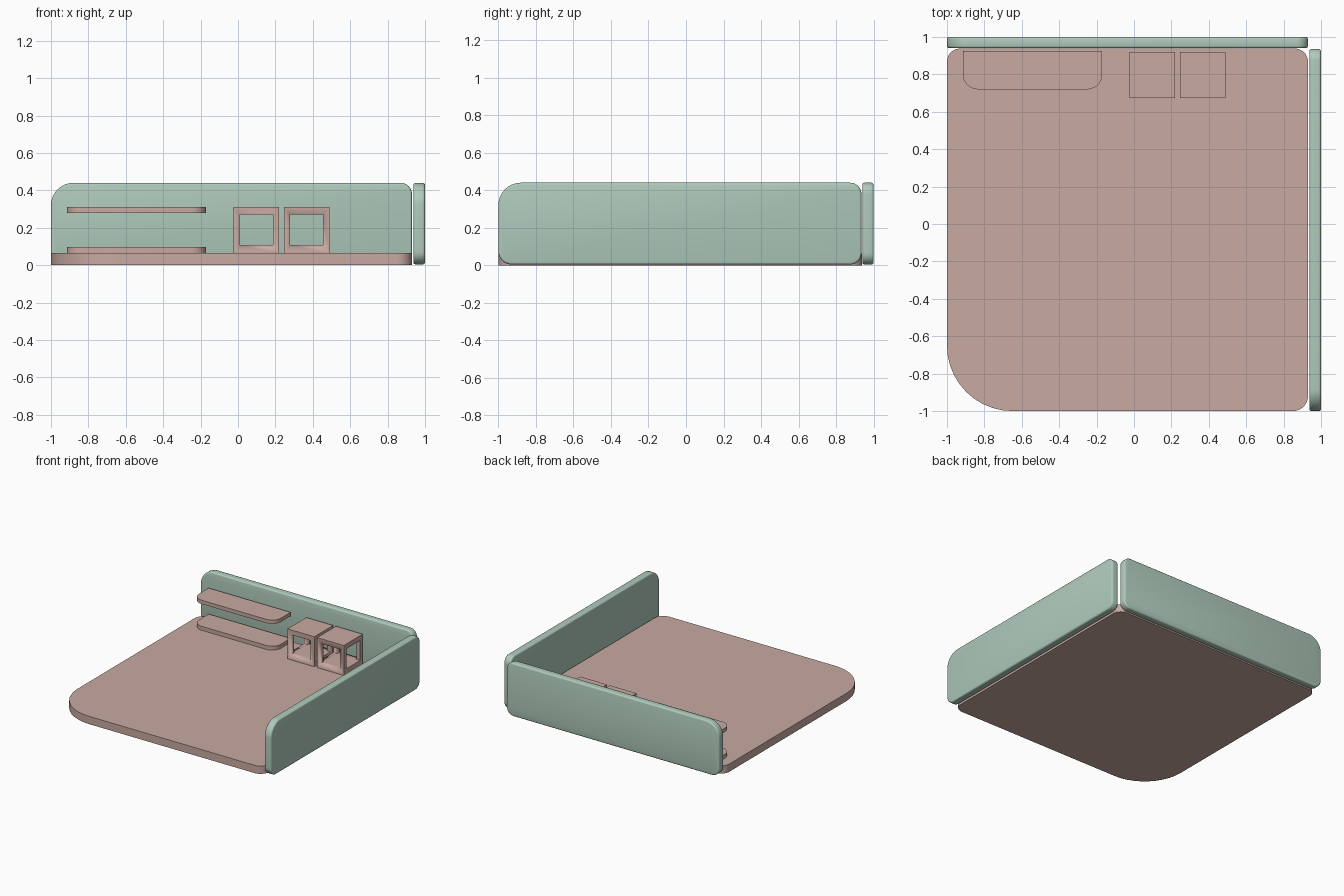
import bpy, bmesh, math
from mathutils import Vector

if "Cube" in bpy.data.objects:
    bpy.data.objects.remove(bpy.data.objects["Cube"])


def material(name, col):
    m = bpy.data.materials.new(name)
    m.diffuse_color = (*col, 1)
    m.use_nodes = True
    m.node_tree.nodes["Principled BSDF"].inputs["Base Color"].default_value = m.diffuse_color
    return m


PINK = material("dusty_pink", (0.578, 0.402, 0.356))
GREEN = material("sage_green", (0.434, 0.597, 0.503))


def rounded_rect(u0, u1, v0, v1, radii, seg=10):
    """Outline points; radii order: (u0,v0), (u1,v0), (u1,v1), (u0,v1)."""
    pts = []
    corners = [(u0, v0, 1, 1), (u1, v0, -1, 1), (u1, v1, -1, -1), (u0, v1, 1, -1)]
    for i, ((u, v, su, sv), r) in enumerate(zip(corners, radii)):
        if r == 0:
            pts.append((u, v))
            continue
        for k in range(seg + 1):
            a = math.pi * (1 + i / 2 + k / seg / 2)
            pts.append((u + su * r + r * math.cos(a), v + sv * r + r * math.sin(a)))
    return pts


def plate(name, rect, radii, w0, w1, to_xyz, mat, bevel=0):
    """Extrude a rounded rectangle from w0 to w1 along the mapped axis."""
    bm = bmesh.new()
    outline = rounded_rect(*rect, radii)
    face = bm.faces.new([bm.verts.new(to_xyz(u, v, w0)) for u, v in outline])
    ext = bmesh.ops.extrude_face_region(bm, geom=[face])
    offset = Vector(to_xyz(0, 0, w1)) - Vector(to_xyz(0, 0, w0))
    new = [g for g in ext["geom"] if isinstance(g, bmesh.types.BMVert)]
    bmesh.ops.translate(bm, verts=new, vec=offset)
    bmesh.ops.recalc_face_normals(bm, faces=bm.faces)
    if bevel:
        rims = {e for f in bm.faces if len(f.verts) > 4 for e in f.edges}
        bmesh.ops.bevel(bm, geom=list(rims), offset=bevel, segments=3,
                        profile=0.5, affect='EDGES')
    me = bpy.data.meshes.new(name)
    bm.to_mesh(me)
    bm.free()
    ob = bpy.data.objects.new(name, me)
    bpy.context.collection.objects.link(ob)
    me.materials.append(mat)
    bpy.ops.object.select_all(action='DESELECT')
    bpy.context.view_layer.objects.active = ob
    ob.select_set(True)
    bpy.ops.object.shade_smooth_by_angle(angle=math.radians(35))
    return ob


def flat(u, v, w):
    return (u, v, w)


def facing_y(u, v, w):
    return (u, w, v)


def facing_x(u, v, w):
    return (w, u, v)


# Floor with one large rounded front corner
plate("floor", (-1, 0.93, -1, 0.938), (0.35, 0.08, 0.07, 0.07), 0, 0.064, flat, PINK)

# Two walls, each with a larger radius at its free top corner
wall_radii = (0.07, 0.06, 0.06, 0.12)
plate("back_wall", (-1, 0.93, 0.004, 0.44), wall_radii, 0.94, 1.0, facing_y, GREEN, 0.012)
plate("right_wall", (-1, 0.935, 0.004, 0.44), wall_radii, 0.938, 1.0, facing_x, GREEN, 0.012)

# Two shelves with rounded front corners
for name, z0, z1 in (("lower_shelf", 0.064, 0.097), ("upper_shelf", 0.28, 0.311)):
    plate(name, (-0.915, -0.17, 0.72, 0.926), (0.08, 0.08, 0, 0), z0, z1, flat, PINK)


# Open cubes, cut through from front to back and side to side
def open_cube(name, x0):
    x1, y0, y1 = x0 + 0.243, 0.675, 0.92
    square = (0, 0, 0, 0)
    cube = plate(name, (x0, x1, y0, y1), square, 0.064, 0.31, flat, PINK)
    t, z = 0.034, (0.107, 0.27)
    cutters = [
        plate("cutter", (x0 + t, x1 - t, *z), square, y0 - 0.1, y1 + 0.1, facing_y, PINK),
        plate("cutter", (y0 + t, y1 - t, *z), square, x0 - 0.1, x1 + 0.1, facing_x, PINK)]
    bpy.context.view_layer.objects.active = cube
    for c in cutters:
        mod = cube.modifiers.new("window", 'BOOLEAN')
        mod.operation, mod.solver, mod.object = 'DIFFERENCE', 'EXACT', c
        bpy.ops.object.modifier_apply(modifier=mod.name)
        bpy.data.objects.remove(c)


open_cube("left_cube", -0.023)
open_cube("right_cube", 0.245)
